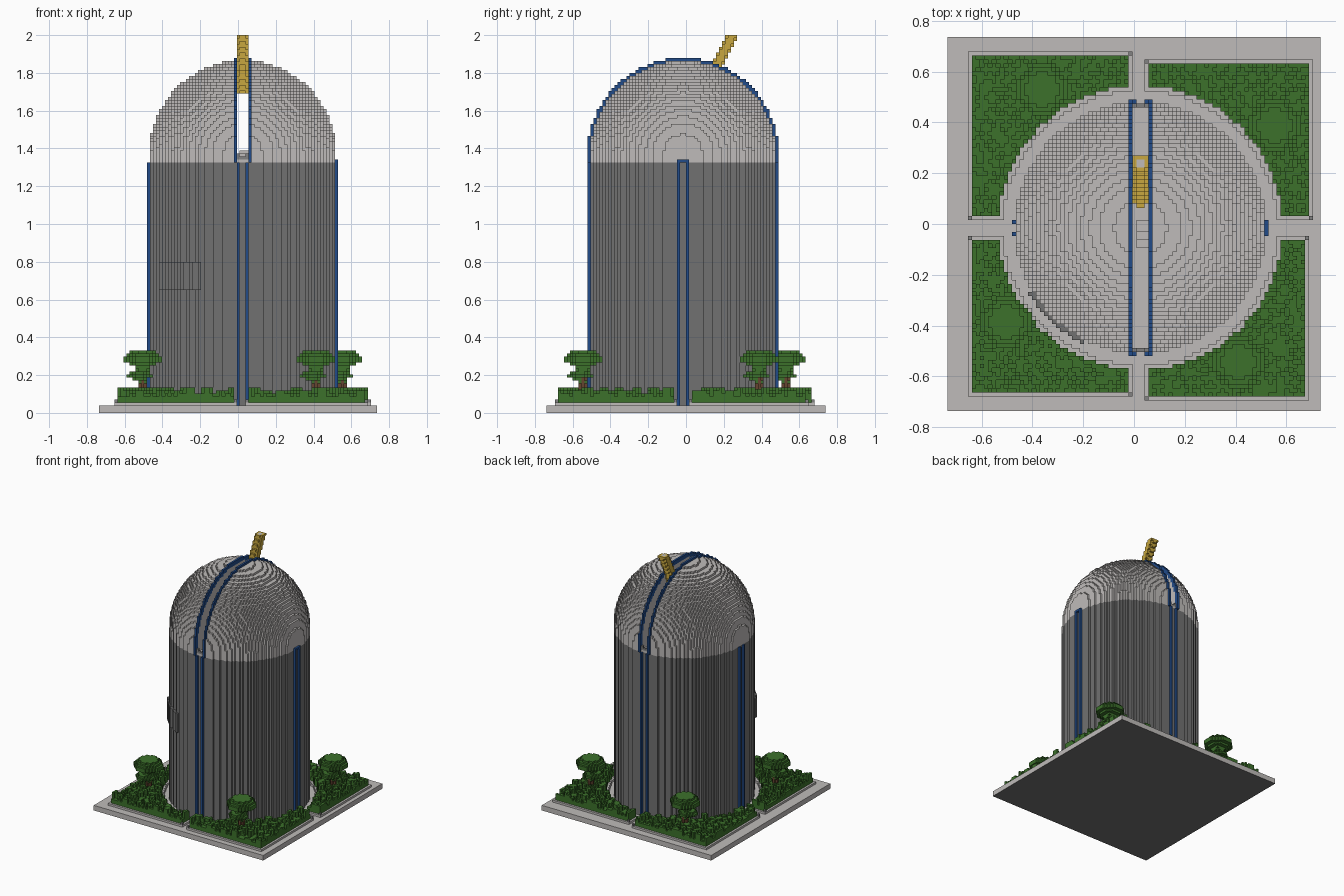
import bpy
import random
from math import hypot, atan2, degrees, floor

random.seed(4)
cube = bpy.data.objects.get("Cube")
if cube:
    bpy.data.objects.remove(cube)

V = 0.0158                  # block size
CX, CY = 0.025, -0.015      # tower axis
GROUND = 0.04               # top of the base slab
FLOOR = 1.325               # top of the tower wall
R = 31                      # tower radius in blocks


def material(name, r, g, b):
    m = bpy.data.materials.new(name)
    m.diffuse_color = (r, g, b, 1)
    m.use_nodes = True
    m.node_tree.nodes["Principled BSDF"].inputs["Base Color"].default_value = (r, g, b, 1)
    return m


LIGHT = material("light stone", 0.52, 0.50, 0.49)
DARK = material("dark stone", 0.165, 0.165, 0.165)
MID = material("mid stone", 0.22, 0.22, 0.22)
BLUE = material("blue trim", 0.015, 0.07, 0.25)
GREEN = material("leaf green", 0.045, 0.165, 0.024)
BROWN = material("bark brown", 0.13, 0.06, 0.03)
GOLD = material("golden metal", 0.58, 0.39, 0.05)

# Corner loops of the six block sides, keyed by outward direction
SIDES = {
    (1, 0, 0): ((1, 0, 0), (1, 1, 0), (1, 1, 1), (1, 0, 1)),
    (-1, 0, 0): ((0, 0, 0), (0, 0, 1), (0, 1, 1), (0, 1, 0)),
    (0, 1, 0): ((0, 1, 0), (0, 1, 1), (1, 1, 1), (1, 1, 0)),
    (0, -1, 0): ((0, 0, 0), (1, 0, 0), (1, 0, 1), (0, 0, 1)),
    (0, 0, 1): ((0, 0, 1), (1, 0, 1), (1, 1, 1), (0, 1, 1)),
    (0, 0, -1): ((0, 0, 0), (0, 1, 0), (1, 1, 0), (1, 0, 0)),
}


def blocks(name, cells, mats, z0, height=V):
    """Outer skin of a set of blocks; cells maps (i, j, k) to a material slot."""
    index, verts, faces, slots = {}, [], [], []
    for (i, j, k), slot in cells.items():
        for (a, b, c), loop in SIDES.items():
            if (i + a, j + b, k + c) in cells:
                continue
            face = []
            for p, q, r in loop:
                key = (i + p, j + q, k + r)
                if key not in index:
                    index[key] = len(verts)
                    verts.append((CX + key[0] * V, CY + key[1] * V, z0 + key[2] * height))
                face.append(index[key])
            faces.append(face)
            slots.append(slot)
    mesh = bpy.data.meshes.new(name)
    mesh.from_pydata(verts, [], faces)
    for m in mats:
        mesh.materials.append(m)
    mesh.polygons.foreach_set("material_index", slots)
    obj = bpy.data.objects.new(name, mesh)
    bpy.context.collection.objects.link(obj)
    return obj


def radius(i, j):
    return hypot(i + 0.5, j + 0.5)


def cell(x, y):
    return floor((x - CX) / V), floor((y - CY) / V)


# Base slab, dark underneath
bpy.ops.mesh.primitive_cube_add(size=1, location=(0, 0, GROUND / 2))
base = bpy.context.object
base.name = "base_slab"
base.scale = (1.47, 1.475, GROUND)
base.data.materials.append(LIGHT)
base.data.materials.append(DARK)
for p in base.data.polygons:
    p.material_index = 1 if p.normal.z < -0.5 else 0

# Tower wall in full-height columns
span = range(-R - 2, R + 2)
disc = [(i, j) for i in span for j in span if radius(i, j) < R + 0.2]
blocks("tower_wall", {(i, j, 0): 0 for i, j in disc}, [DARK], GROUND, FLOOR - GROUND)

# Raised panel on the wall
inside = set(disc)
panel = {}
for i in span:
    for j in span:
        if (i, j) not in inside and radius(i, j) < R + 1.2 and -150 < degrees(atan2(j, i)) < -117:
            panel[i, j, 0] = 0
blocks("wall_panel", panel, [DARK], 0.65, 0.15)

# Blue trim columns on the four sides
trim = {}
for a in (-2, 1):
    for edge in (-R - 1, R):
        trim[a, edge, 0] = 0
        trim[edge, a, 0] = 0
blocks("wall_trim", trim, [BLUE], GROUND, FLOOR - GROUND)
blocks("trim_cap", {(R, a, 0): 0 for a in range(-2, 2)}, [BLUE], FLOOR)

# Dome with an open slit from front to back, edged by blue rails
dome, rails = {}, {}
for k in range(R + 5):
    up = max(k + 0.5 - 3, 0)
    for i in span:
        for j in span:
            d = hypot(radius(i, j), up)
            if i in (-3, 2) and R - 0.6 < d < R + 1.1:
                rails[i, j, k] = 0
            elif d < R + 0.2 and (k == 0 or not -2 <= i <= 1):
                dome[i, j, k] = 0
blocks("dome", dome, [LIGHT], FLOOR)
blocks("slit_rails", rails, [BLUE], FLOOR)

# Small brackets at both ends of the slit and low steps between them
for name, j in (("front_bracket", -R), ("back_bracket", R - 1)):
    cells = {(i, j, 0): 0 for i in range(-2, 2)}
    cells.update({(-2, j, 1): 0, (1, j, 1): 0})
    blocks(name, cells, [MID], FLOOR + V)
steps = {(i, j, k): 0 for k in range(3) for i in (-1, 0, 1) for j in range(-5 + 2 * k, 2)}
blocks("slit_steps", steps, [LIGHT], FLOOR + V)

# Leaning telescope with a pale lens
tube = {}
layers = 20
for k in range(layers):
    mid = 7.3 + 0.46 * k
    for i in range(-2, 2):
        for j in range(0, 22):
            d = hypot(i + 0.5, j + 0.5 - mid)
            if d < 2.1:
                tube[i, j, k] = 1 if k == layers - 1 and d < 1.1 else 0
blocks("telescope", tube, [GOLD, LIGHT], 1.69, (2 - 1.69) / layers)

# Four gardens: x and y bounds of each curb, and its tree position
GARDENS = {
    "back_right": ((-0.64, -0.015), (0.025, 0.665), (-0.36, 0.53)),
    "back_left": ((0.055, 0.69), (0.025, 0.645), (0.56, 0.38)),
    "front_right": ((-0.64, -0.015), (-0.67, -0.055), (-0.50, -0.38)),
    "front_left": ((0.055, 0.68), (-0.69, -0.055), (0.42, -0.55)),
}
# Tree silhouette: crown radius in blocks for each layer above the shrubs
CROWN = (0, 0, 1.5, 2.6, 4.2, 3.6, 2.4, 3.0, 5.0, 6.4, 6.4, 5.6, 4.4)

for name, (xs, ys, tree) in GARDENS.items():
    (i0, j0), (i1, j1) = cell(xs[0], ys[0]), cell(xs[1], ys[1])
    curb, soil = {}, []
    for i in range(i0, i1 + 1):
        for j in range(j0, j1 + 1):
            r = radius(i, j)
            if r < 34.2:
                continue
            if i in (i0, i1) or j in (j0, j1) or r < 35.4:
                curb[i, j, 0] = 0
            else:
                soil.append((i, j))
    blocks(name + "_curb", curb, [LIGHT], GROUND)

    # Posts where the curb meets the paths
    ix = i1 if xs[0] < -0.5 else i0
    jy = j1 if ys[0] < -0.5 else j0
    posts = {}
    for i, j in ((ix, j0 + j1 - jy), (i0 + i1 - ix, jy)):
        posts.update({(i, j, k): 0 for k in range(2)})
    blocks(name + "_posts", posts, [MID], GROUND)

    # Shrubs: low cover with plus-shaped leafy clumps
    height = {c: random.choice((3, 3, 4)) for c in soil}
    for i, j in random.sample(soil, len(soil) // 9):
        top = random.choice((4, 5, 5, 6))
        for a, b in ((0, 0), (1, 0), (-1, 0), (0, 1), (0, -1)):
            if (i + a, j + b) in height:
                height[i + a, j + b] = max(height[i + a, j + b], top)
    shrubs = {(i, j, k): 0 for (i, j), h in height.items() for k in range(h)}
    blocks(name + "_shrubs", shrubs, [GREEN], GROUND)

    # Tree: brown trunk inside a tiered crown
    ti, tj = cell(*tree)
    leaves = {}
    for k, size in enumerate(CROWN):
        shift = 1 if 3 <= k <= 5 else 0
        for i in range(-7, 8):
            for j in range(-7, 8):
                if hypot(i, j) < 1.2:
                    leaves[ti + i, tj + j, k] = 0 if k > 7 else 1
                elif hypot(i + shift, j + shift) < size:
                    leaves[ti + i, tj + j, k] = 0
    blocks(name + "_tree", leaves, [GREEN, BROWN], 0.33 - len(CROWN) * V)
